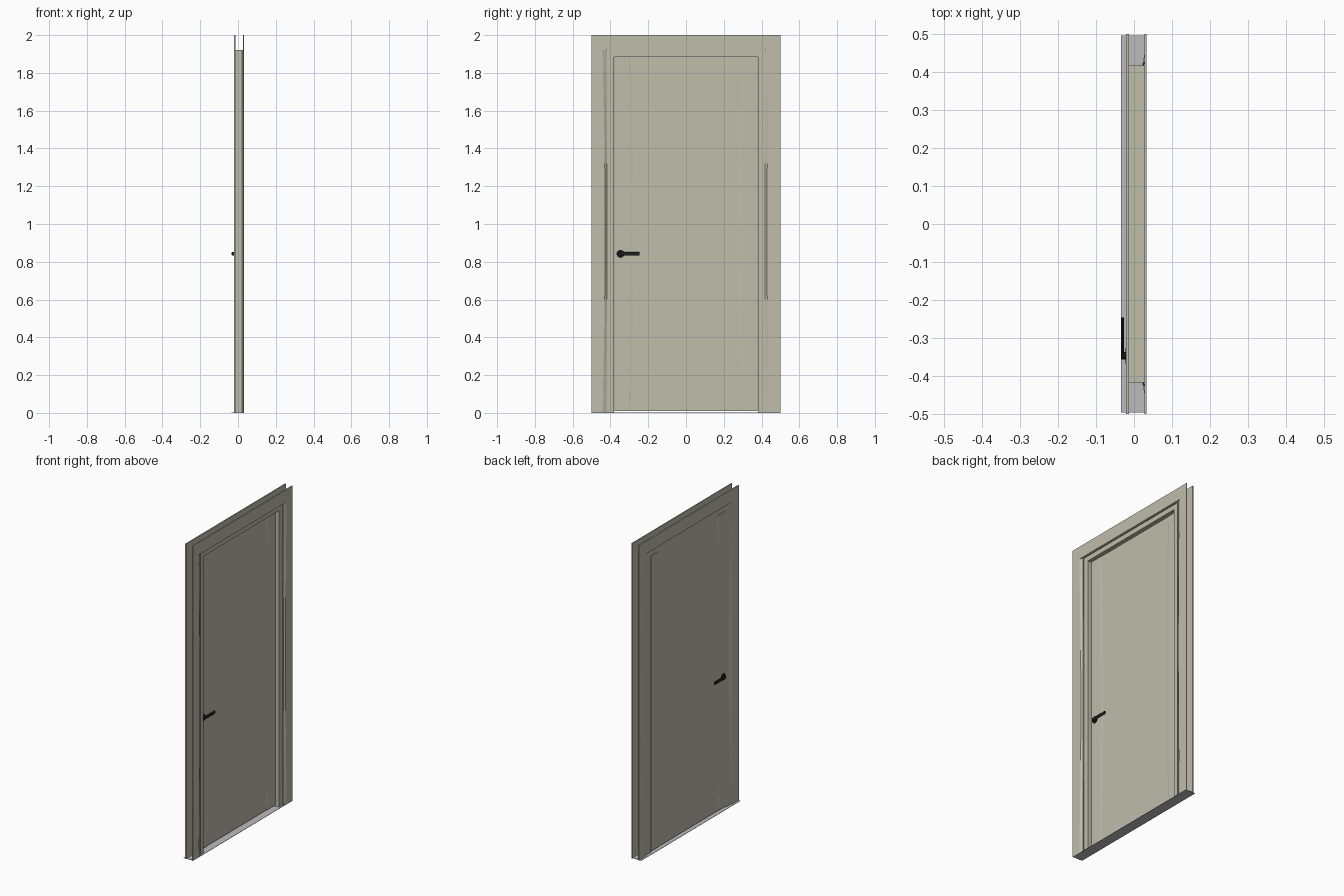
import bpy, bmesh, math
from mathutils import Matrix, Vector

if "Cube" in bpy.data.objects:
    bpy.data.objects.remove(bpy.data.objects["Cube"])


def material(name, rgb):
    m = bpy.data.materials.new(name)
    m.diffuse_color = (*rgb, 1)
    m.use_nodes = True
    m.node_tree.nodes["Principled BSDF"].inputs["Base Color"].default_value = m.diffuse_color
    return m


CREAM = material("warm_cream_paint", (0.52, 0.51, 0.41))
GREY = material("grey_threshold", (0.50, 0.50, 0.53))
BLACK = material("black_metal", (0.012, 0.012, 0.012))


def finish(bm, name, mat, smooth=False):
    bmesh.ops.recalc_face_normals(bm, faces=bm.faces)
    me = bpy.data.meshes.new(name)
    bm.to_mesh(me)
    bm.free()
    me.materials.append(mat)
    ob = bpy.data.objects.new(name, me)
    bpy.context.collection.objects.link(ob)
    if smooth:
        bpy.ops.object.select_all(action='DESELECT')
        ob.select_set(True)
        bpy.context.view_layer.objects.active = ob
        bpy.ops.object.shade_smooth_by_angle(angle=math.radians(35))
    return ob


def box(name, x, y, z, mat):
    bm = bmesh.new()
    size = (x[1] - x[0], y[1] - y[0], z[1] - z[0])
    mid = Vector((sum(x) / 2, sum(y) / 2, sum(z) / 2))
    bmesh.ops.create_cube(bm, size=1, matrix=Matrix.Translation(mid) @ Matrix.Diagonal((*size, 1)))
    return finish(bm, name, mat)


def loft(name, section, z0, z1, steps, mat):
    """Solid from closed (x, y) sections; section(b) takes a bow value, 0 at the ends and 1 in the middle."""
    bm = bmesh.new()
    rings = []
    for i in range(steps + 1):
        t = i / steps
        bow = math.sin(math.pi * t)
        rings.append([bm.verts.new((x, y, z0 + (z1 - z0) * t)) for x, y in section(bow)])
    n = len(rings[0])
    for a, b in zip(rings, rings[1:]):
        for k in range(n):
            bm.faces.new((a[k], a[(k + 1) % n], b[(k + 1) % n], b[k]))
    bm.faces.new(rings[0])
    bm.faces.new(rings[-1])
    return finish(bm, name, mat)


# outer and inner x of the casing boards, and face of the frame, on both sides of the wall
SIDES = {"front_side": (0.033, 0.027, 0.022), "back_side": (-0.021, -0.013, -0.016)}

for side, (outer, inner, face) in SIDES.items():
    # header board
    box(f"{side}_header_casing", sorted((outer, inner)), (-0.5, 0.5), (1.92, 2.0), CREAM)
    # side boards, with a bowed bevel on the inner edge
    for s, end in ((-1, "handle"), (1, "hinge")):
        def casing(b, s=s):
            edge = 0.442 - 0.014 * b
            pts = [(outer, 0.5), (outer, edge), (face, 0.415), (face, 0.418),
                   (inner, edge + 0.003), (inner, 0.5)]
            return [(x, s * y) for x, y in pts]
        loft(f"{side}_{end}_casing", casing, 0, 1.92, 16, CREAM)

# door frame between the casings
for s, end in ((-1, "handle"), (1, "hinge")):
    box(f"{end}_jamb", (-0.016, 0.022), sorted((s * 0.38, s * 0.415)), (0, 1.92), CREAM)
    box(f"{end}_jamb_lining", (-0.014, 0.028), sorted((s * 0.413, s * 0.417)), (0, 1.92), CREAM)
box("head_jamb", (-0.016, 0.022), (-0.38, 0.38), (1.885, 1.92), CREAM)
box("head_lining", (-0.014, 0.028), (-0.413, 0.413), (1.916, 1.92), CREAM)

# door leaf: centre panel between slightly raised stiles with bowed inner slopes
LEAF = (-0.018, -0.003)
RAISE = 0.002


def leaf_section(b):
    arc = 0.297 - 0.022 * b
    x0, x1 = LEAF
    ys = [(0.379, 0), (0.30, 0), (arc, RAISE), (-arc, RAISE), (-0.30, 0), (-0.379, 0)]
    return [(x1 - d, y) for y, d in ys] + [(x0 + d, y) for y, d in reversed(ys)]


loft("door_leaf", leaf_section, 0.01, 1.885, 20, CREAM)

# floor threshold
box("threshold", (-0.034, 0.033), (-0.497, 0.497), (0, 0.002), GREY)


# handles
def cylinder(bm, start, end, r, segs=20):
    a, b = Vector(start), Vector(end)
    rot = (b - a).to_track_quat('Z', 'Y').to_matrix().to_4x4()
    bmesh.ops.create_cone(bm, cap_ends=True, segments=segs, radius1=r, radius2=r,
                          depth=(b - a).length, matrix=Matrix.Translation((a + b) / 2) @ rot)


HANDLE_Y, HANDLE_Z = -0.347, 0.842
for d, face, side in ((1, LEAF[1], "front_side"), (-1, LEAF[0], "back_side")):
    bm = bmesh.new()
    cylinder(bm, (face - d * 0.001, HANDLE_Y, HANDLE_Z), (face + d * 0.004, HANDLE_Y, HANDLE_Z), 0.021)
    finish(bm, f"{side}_handle_rose", BLACK, True)
    bm = bmesh.new()
    cylinder(bm, (face, HANDLE_Y, HANDLE_Z), (face + d * 0.014, HANDLE_Y, HANDLE_Z), 0.010)
    finish(bm, f"{side}_handle_neck", BLACK, True)
    # lever: round bar flattened in depth
    bm = bmesh.new()
    cylinder(bm, (0, HANDLE_Y - 0.008, HANDLE_Z), (0, -0.246, HANDLE_Z), 0.010, 16)
    for v in bm.verts:
        v.co.x = v.co.x * 0.4 + face + d * 0.012
    finish(bm, f"{side}_handle_lever", BLACK, True)
